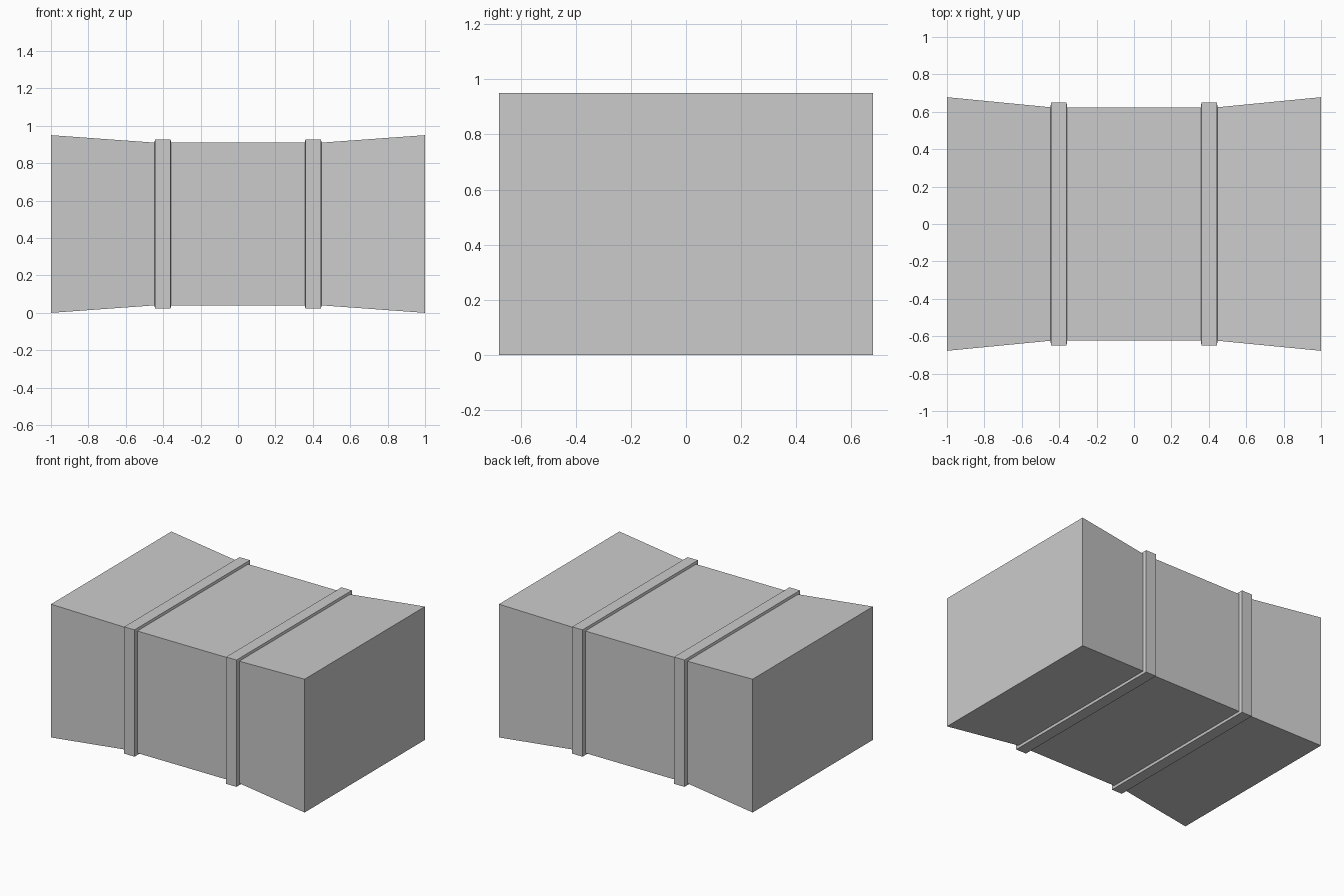
import bpy, bmesh

if "Cube" in bpy.data.objects:
    bpy.data.objects.remove(bpy.data.objects["Cube"])

MID_Z = 0.475


def loft(name, sections, capped):
    """Skin rectangular sections (x, half depth, half height) along x."""
    bm = bmesh.new()
    rings = [[bm.verts.new((x, sy * hy, MID_Z + sz * hz))
              for sy, sz in ((-1, -1), (1, -1), (1, 1), (-1, 1))]
             for x, hy, hz in sections]
    for a, b in zip(rings, rings[1:]):
        for i in range(4):
            j = (i + 1) % 4
            bm.faces.new((a[i], a[j], b[j], b[i]))
    if capped:
        bm.faces.new(rings[0])
        bm.faces.new(rings[-1])
        bmesh.ops.recalc_face_normals(bm, faces=bm.faces)
    else:
        # Open band: make the faces point away from the bale axis
        bm.normal_update()
        flip = [f for f in bm.faces
                if f.normal.y * f.calc_center_median().y
                + f.normal.z * (f.calc_center_median().z - MID_Z) < 0]
        bmesh.ops.reverse_faces(bm, faces=flip)
    mesh = bpy.data.meshes.new(name)
    bm.to_mesh(mesh)
    bm.free()
    obj = bpy.data.objects.new(name, mesh)
    bpy.context.collection.objects.link(obj)
    return obj


# Bale body: straight middle, flared ends
END = (0.678, 0.475)
WAIST = (0.624, 0.435)
loft("bale_body", [(-1, *END), (-0.446, *WAIST), (0.446, *WAIST), (1, *END)], True)

# Two straps wrapped around the waist, with slightly sloped sides
BAND = (0.65, 0.452)
for side, cx in (("left", -0.402), ("right", 0.402)):
    loft("strap_" + side, [(cx - 0.045, *WAIST), (cx - 0.041, *BAND),
                           (cx + 0.041, *BAND), (cx + 0.045, *WAIST)], False)
